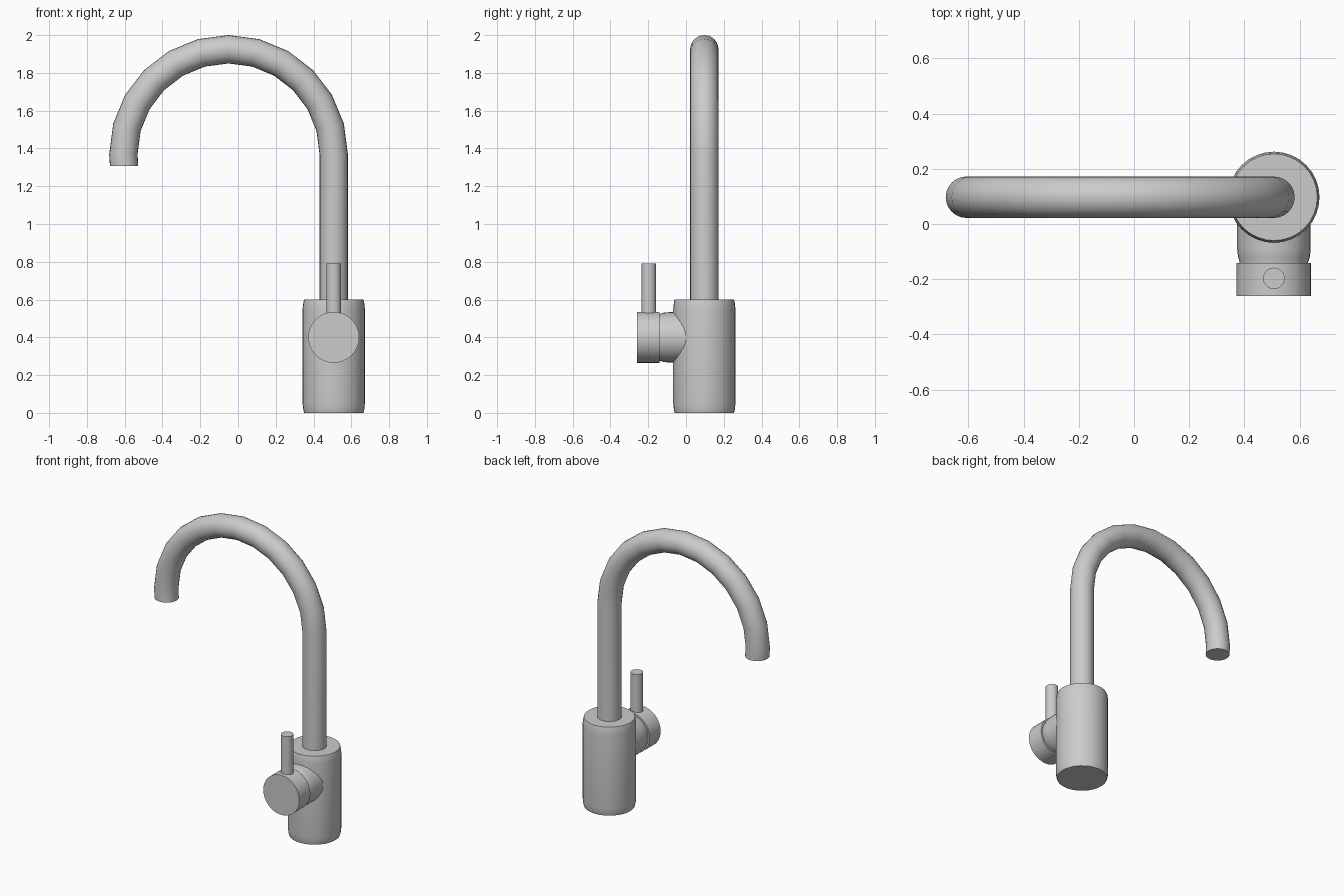
import bpy, bmesh, math
from mathutils import Matrix, Vector

if "Cube" in bpy.data.objects:
    bpy.data.objects.remove(bpy.data.objects["Cube"])

# One brushed metal colour
metal = bpy.data.materials.new("light grey metal")
metal.use_nodes = True
GREY = (0.6, 0.6, 0.6, 1)
metal.diffuse_color = GREY
metal.node_tree.nodes["Principled BSDF"].inputs["Base Color"].default_value = GREY

CX, CY = 0.507, 0.097     # axis of the base
HZ = 0.40                 # height of the handle axis


def sweep(name, rings, sides):
    """Capped tube through rings given as (centre, radius, u axis, v axis)."""
    bm = bmesh.new()
    loops = []
    for centre, radius, u, v in rings:
        c, u, v = Vector(centre), Vector(u), Vector(v)
        angles = [2 * math.pi * i / sides for i in range(sides)]
        loops.append([bm.verts.new(c + radius * (u * math.cos(a) + v * math.sin(a))) for a in angles])
    for low, high in zip(loops, loops[1:]):
        for i in range(sides):
            j = (i + 1) % sides
            bm.faces.new((low[i], low[j], high[j], high[i]))
    bm.faces.new(loops[0][::-1])
    bm.faces.new(loops[-1])
    bmesh.ops.recalc_face_normals(bm, faces=bm.faces)
    mesh = bpy.data.meshes.new(name)
    bm.to_mesh(mesh)
    bm.free()
    mesh.materials.append(metal)
    obj = bpy.data.objects.new(name, mesh)
    bpy.context.collection.objects.link(obj)
    bpy.ops.object.select_all(action='DESELECT')
    obj.select_set(True)
    bpy.context.view_layer.objects.active = obj
    bpy.ops.object.shade_smooth_by_angle(angle=math.radians(35))
    return obj


def upright(name, x, y, profile, sides):
    return sweep(name, [((x, y, z), r, (1, 0, 0), (0, 1, 0)) for z, r in profile], sides)


def forward(name, profile, sides):
    return sweep(name, [((CX, y, HZ), r, (1, 0, 0), (0, 0, 1)) for y, r in profile], sides)


# Base body with softly tapered ends
upright("base_body", CX, CY,
        [(0, 0.157), (0.015, 0.161), (0.05, 0.165), (0.55, 0.165), (0.585, 0.161), (0.6, 0.157)], 32)

# Spout: straight riser, half-circle in 15 degree steps, short drop
R, AX, AZ, TUBE = 0.557, -0.05, 1.368, 0.075
rings = [((CX, CY, 0.55), TUBE, (1, 0, 0), (0, 1, 0))]
for k in range(13):
    a = math.radians(15 * k)
    out = (math.cos(a), 0, math.sin(a))
    rings.append(((AX + R * out[0], CY, AZ + R * out[2]), TUBE, out, (0, 1, 0)))
rings.append(((AX - R + 0.004, CY, 1.307), TUBE, (-1, 0, 0), (0, 1, 0)))
sweep("spout", rings, 24)

# Handle: neck running into the base, turning cap and lever
forward("handle_neck", [(0.08, 0.133), (-0.092, 0.133), (-0.12, 0.13), (-0.138, 0.124), (-0.15, 0.124)], 32)
forward("handle_cap", [(-0.141, 0.135), (-0.26, 0.135)], 32)
upright("handle_lever", CX, -0.197, [(HZ, 0.039), (0.79, 0.039)], 20)
